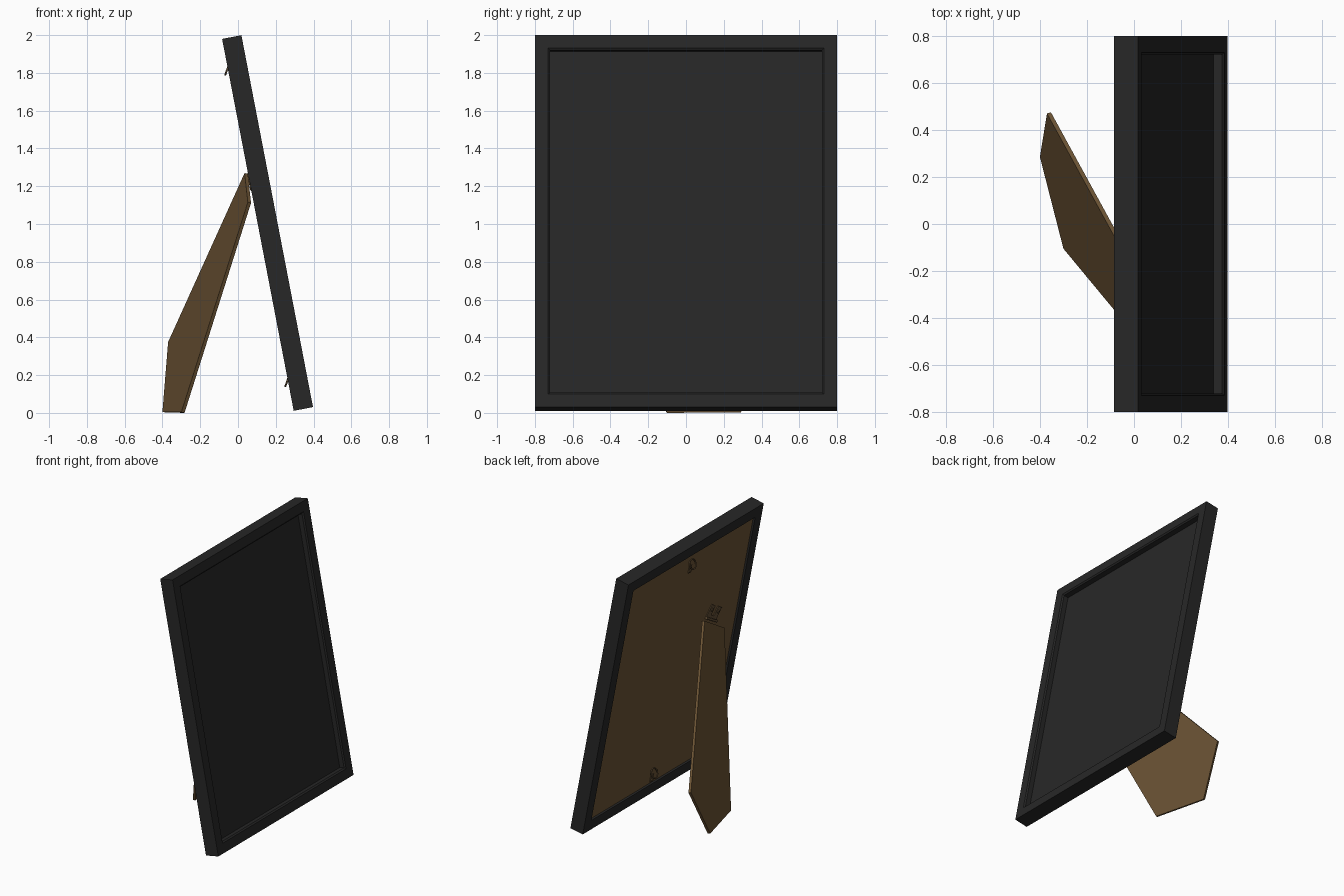
import bpy, bmesh, math
from mathutils import Matrix, Vector

cube = bpy.data.objects.get("Cube")
if cube:
    bpy.data.objects.remove(cube, do_unlink=True)


def material(name, rgb, rough=0.6):
    m = bpy.data.materials.new(name)
    m.use_nodes = True
    col = (*rgb, 1)
    m.diffuse_color = col
    bsdf = m.node_tree.nodes["Principled BSDF"]
    bsdf.inputs["Base Color"].default_value = col
    bsdf.inputs["Roughness"].default_value = rough
    return m


BLACK = material("black", (0.02, 0.02, 0.02))
BROWN = material("brown board", (0.15, 0.088, 0.035))
BRONZE = material("dark bronze", (0.12, 0.075, 0.035))

# Leaning frame space: X across, Y up the frame, Z out of the picture side
TILT = math.radians(10.9)
LEAN = Matrix.Translation((0.295, 0, 0.011)) @ Matrix((
    (0, -math.sin(TILT), math.cos(TILT), 0),
    (1, 0, 0, 0),
    (0, math.cos(TILT), math.sin(TILT), 0),
    (0, 0, 0, 1)))
HALF, TALL, THICK, RIM = 0.8, 2.005, 0.104, 0.08


def finish(name, bm, mat, matrix=Matrix(), smooth=False):
    bm.transform(matrix)
    bmesh.ops.recalc_face_normals(bm, faces=bm.faces)
    mesh = bpy.data.meshes.new(name)
    bm.to_mesh(mesh)
    bm.free()
    mesh.materials.append(mat)
    for p in mesh.polygons:
        p.use_smooth = smooth
    ob = bpy.data.objects.new(name, mesh)
    bpy.context.collection.objects.link(ob)
    return ob


def box(name, size, centre, mat, turn=Matrix()):
    bm = bmesh.new()
    bmesh.ops.create_cube(bm, size=1)
    bm.transform(Matrix.Diagonal((*size, 1)))
    return finish(name, bm, mat, LEAN @ Matrix.Translation(centre) @ turn)


def cylinder(name, radius, depth, centre, mat, turn=Matrix()):
    bm = bmesh.new()
    bmesh.ops.create_cone(bm, cap_ends=True, segments=16, radius1=radius,
                          radius2=radius, depth=depth)
    return finish(name, bm, mat, LEAN @ Matrix.Translation(centre) @ turn)


def ring(name, major, minor, matrix, mat, n=24, k=8):
    bm = bmesh.new()
    rows = []
    for i in range(n):
        a = math.tau * i / n
        rows.append([])
        for j in range(k):
            b = math.tau * j / k
            r = major + minor * math.cos(b)
            rows[-1].append(bm.verts.new((r * math.cos(a), r * math.sin(a), minor * math.sin(b))))
    for i in range(n):
        for j in range(k):
            p, q = rows[i], rows[(i + 1) % n]
            bm.faces.new((p[j], q[j], q[(j + 1) % k], p[(j + 1) % k]))
    return finish(name, bm, mat, matrix, True)


# Mitred moulding: one profile (inset, depth) swept round four corners
profile = [(0, 0), (0, THICK), (RIM - 0.01, THICK), (RIM, THICK - 0.008), (RIM, 0)]
bm = bmesh.new()
loops = []
for sx, sy in ((-1, -1), (1, -1), (1, 1), (-1, 1)):
    loops.append([bm.verts.new((sx * (HALF - d), TALL / 2 + sy * (TALL / 2 - d), z))
                  for d, z in profile])
for i in range(4):
    a, b = loops[i], loops[(i + 1) % 4]
    for j in range(len(profile)):
        k = (j + 1) % len(profile)
        bm.faces.new((a[j], b[j], b[k], a[k]))
finish("frame_moulding", bm, BLACK, LEAN)

# Picture panel in front, backing board behind
inner = (2 * (HALF - RIM) + 0.004, TALL - 2 * RIM + 0.004)
box("picture_panel", (*inner, 0.02), (0, TALL / 2, 0.05), BLACK)
box("backing_board", (*inner, 0.025), (0, TALL / 2, 0.0275), BROWN)

# Easel stand: five-sided board
outline = [(0.035, -0.27, 1.27), (0.052, -0.53, 1.115), (-0.3, -0.105, 0.004),
           (-0.4, 0.285, 0.006), (-0.37, 0.47, 0.375)]
inward = Vector((0.942, 0.265, -0.207)) * 0.018
bm = bmesh.new()
outer = [bm.verts.new(p) for p in outline]
back = [bm.verts.new(Vector(p) + inward) for p in outline]
bm.faces.new(outer)
bm.faces.new(back[::-1])
for i in range(5):
    j = (i + 1) % 5
    bm.faces.new((outer[i], back[i], back[j], outer[j]))
for v in bm.verts:
    v.co.z = max(v.co.z, 0)
finish("easel_stand", bm, BROWN)

# Hinge above the stand, turned to match its top edge
TURN = Matrix.Rotation(math.radians(30), 4, 'Z')


def hinge_at(x, y, z):
    p = TURN @ Vector((x, y, 0))
    return (p.x - 0.395, p.y + 1.235, z)


box("hinge_bar", (0.16, 0.025, 0.006), hinge_at(0, 0.015, 0.012), BRONZE, TURN)
for side, label in ((-1, "left"), (1, "right")):
    box("hinge_leaf_" + label, (0.055, 0.1, 0.006), hinge_at(side * 0.05, 0.05, 0.012), BRONZE, TURN)
    cylinder("hinge_screw_" + label, 0.012, 0.008, hinge_at(side * 0.05, 0.065, 0.008), BRONZE)
cylinder("hinge_pin", 0.009, 0.17, hinge_at(0, 0, 0.004), BRONZE,
         TURN @ Matrix.Rotation(math.pi / 2, 4, 'Y'))

# Hanging hooks: tab, screw and tilted ring, top and bottom
for label, y in (("top", 1.845), ("bottom", 0.165)):
    box("hook_tab_" + label, (0.03, 0.06, 0.006), (0, y - 0.045, 0.012), BRONZE)
    cylinder("hook_screw_" + label, 0.011, 0.01, (0, y - 0.058, 0.008), BRONZE)
    ring("hook_ring_" + label, 0.034, 0.005,
         LEAN @ Matrix.Translation((0, y, -0.002)) @ Matrix.Rotation(math.radians(30), 4, 'X'), BRONZE)
